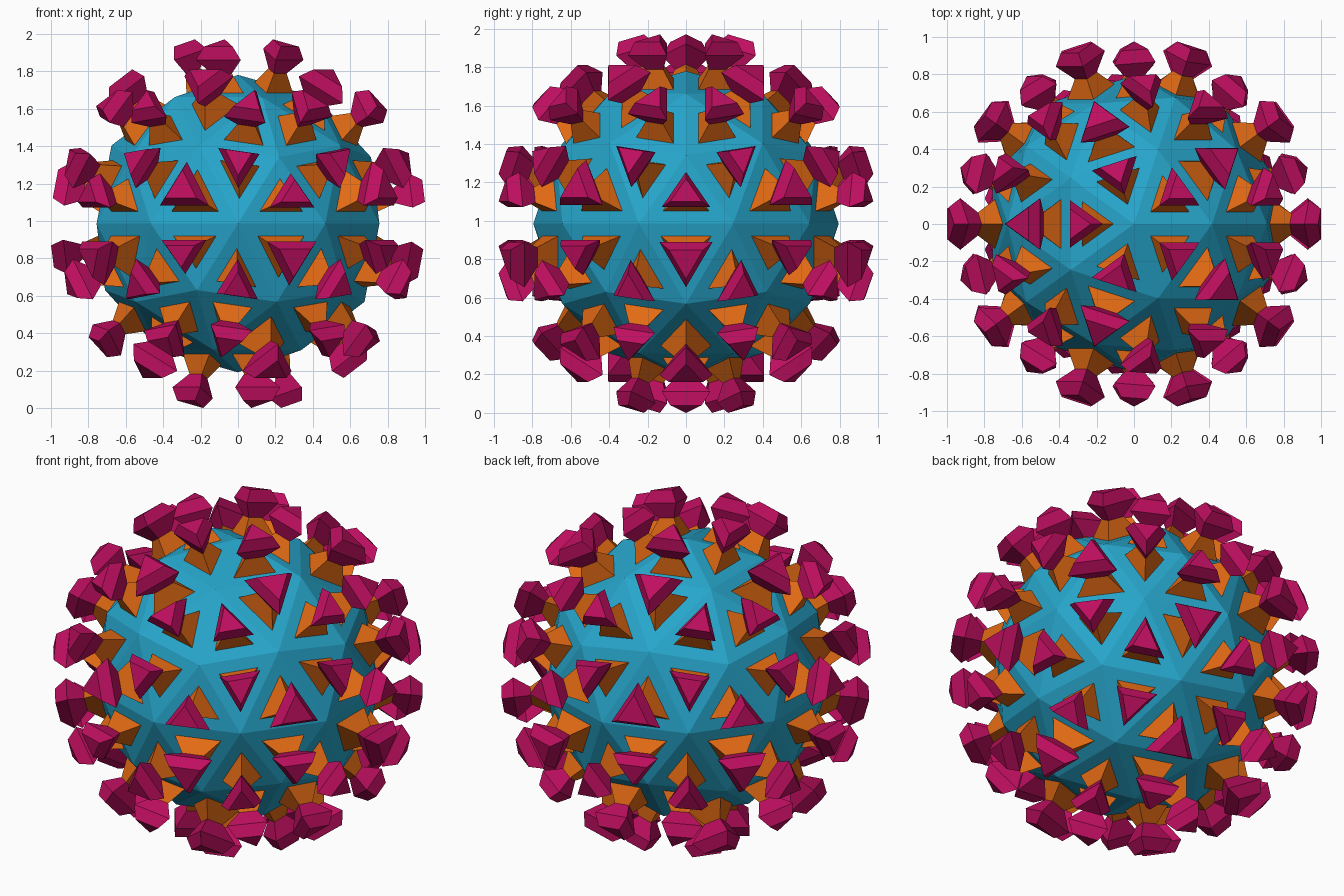
import bpy, bmesh
from mathutils import Vector

if "Cube" in bpy.data.objects:
    bpy.data.objects.remove(bpy.data.objects["Cube"])

RADIUS = 0.795      # shell radius
INSET = 0.066       # border left around each spike base

# (height above facet, scale of the base triangle)
STEM = [(0.0, 1.0), (0.10, 0.47)]
TIP = [(0.10, 0.47), (0.188, 1.05), (0.256, 0.68)]


def make_material(name, color):
    mat = bpy.data.materials.new(name)
    mat.diffuse_color = (*color, 1)
    mat.use_nodes = True
    mat.node_tree.nodes["Principled BSDF"].inputs["Base Color"].default_value = mat.diffuse_color
    return mat


def add_object(name, bm, mat):
    bmesh.ops.recalc_face_normals(bm, faces=bm.faces[:])
    mesh = bpy.data.meshes.new(name)
    bm.to_mesh(mesh)
    bm.free()
    mesh.materials.append(mat)
    obj = bpy.data.objects.new(name, mesh)
    bpy.context.collection.objects.link(obj)
    return obj


def inset_triangle(face):
    """Corners of the triangle moved inward by an even border."""
    a, b, c = [v.co.copy() for v in face.verts]
    la, lb, lc = (b - c).length, (c - a).length, (a - b).length
    incenter = (a * la + b * lb + c * lc) / (la + lb + lc)
    inradius = 2 * face.calc_area() / (la + lb + lc)
    k = 1 - INSET / inradius
    return [incenter + (p - incenter) * k for p in (a, b, c)]


def add_spike(bm, tri, normal, profile):
    """Loft a triangle outward through the profile rings and cap both ends."""
    center = sum(tri, Vector()) / 3
    rings = [[bm.verts.new(center + (p - center) * s + normal * h) for p in tri]
             for h, s in profile]
    for low, high in zip(rings, rings[1:]):
        for i in range(3):
            j = (i + 1) % 3
            bm.faces.new((low[i], low[j], high[j], high[i]))
    bm.faces.new(rings[0][::-1])
    bm.faces.new(rings[-1])


blue = make_material("teal_blue", (0.02, 0.38, 0.60))
orange = make_material("orange", (0.76, 0.144, 0.007))
magenta = make_material("magenta", (0.515, 0.0045, 0.115))

# Faceted shell
shell = bmesh.new()
bmesh.ops.create_icosphere(shell, subdivisions=2, radius=RADIUS)
shell.normal_update()

# One spike per facet: tapered stem and flared tip
stems, tips = bmesh.new(), bmesh.new()
for face in shell.faces:
    tri = inset_triangle(face)
    add_spike(stems, tri, face.normal, STEM)
    add_spike(tips, tri, face.normal, TIP)

lift = -min(v.co.z for v in tips.verts)
for name, bm, mat in (("shell", shell, blue),
                      ("spike_stems", stems, orange),
                      ("spike_tips", tips, magenta)):
    bmesh.ops.translate(bm, verts=bm.verts[:], vec=(0, 0, lift))
    add_object(name, bm, mat)
